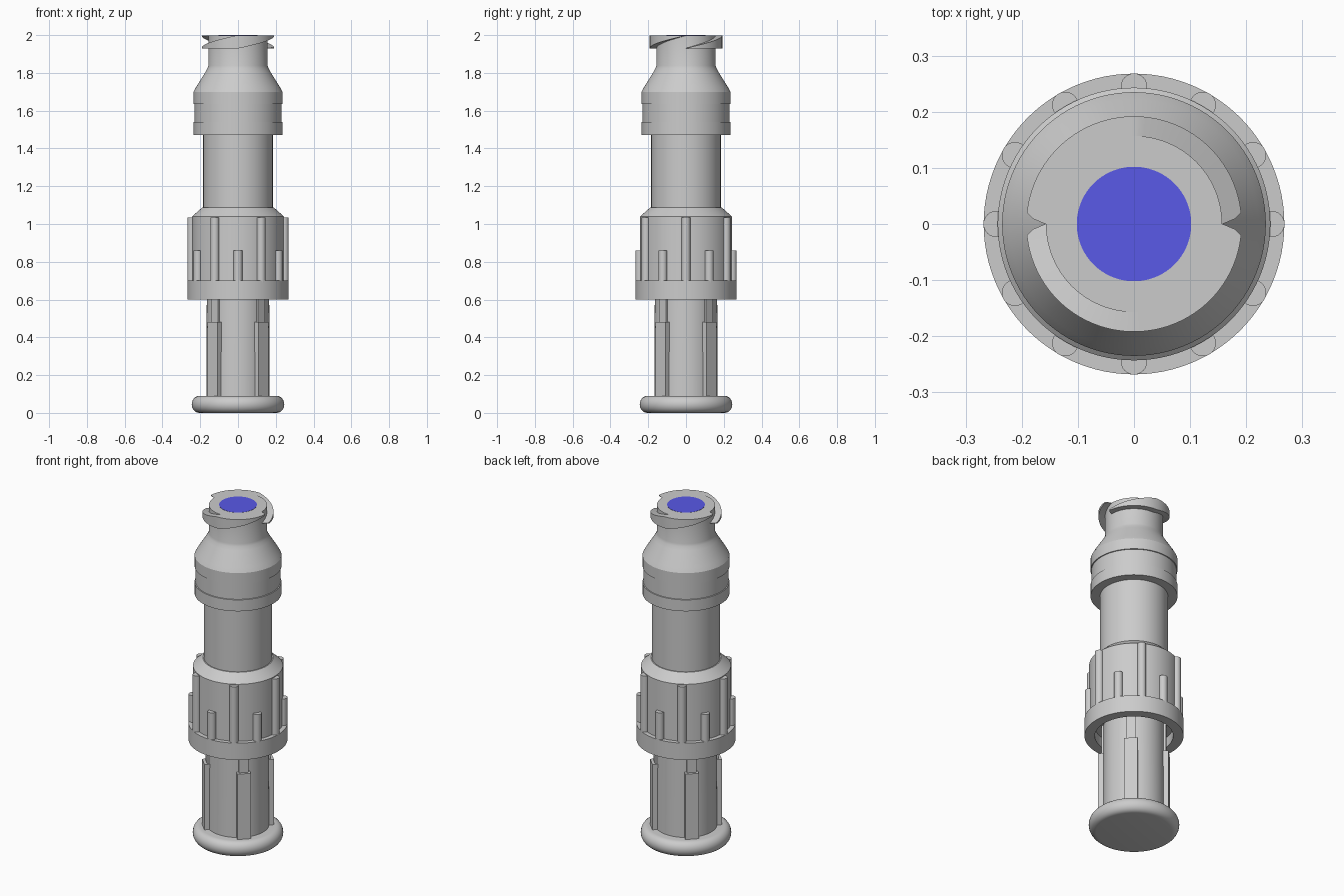
import bpy, bmesh, math
from mathutils import Matrix

if "Cube" in bpy.data.objects:
    bpy.data.objects.remove(bpy.data.objects["Cube"])

SEG = 96


def finish(name, bm):
    """Turn a bmesh into a smooth shaded object with sharp edges kept."""
    bmesh.ops.remove_doubles(bm, verts=bm.verts, dist=1e-5)
    bmesh.ops.recalc_face_normals(bm, faces=bm.faces)
    me = bpy.data.meshes.new(name)
    bm.to_mesh(me)
    bm.free()
    ob = bpy.data.objects.new(name, me)
    bpy.context.collection.objects.link(ob)
    bpy.ops.object.select_all(action='DESELECT')
    ob.select_set(True)
    bpy.context.view_layer.objects.active = ob
    bpy.ops.object.shade_smooth_by_angle(angle=math.radians(25))
    return ob


def lathe(name, profile):
    """Spin (radius, z) points around the z axis."""
    bm = bmesh.new()
    vs = [bm.verts.new((r, 0, z)) for r, z in profile]
    es = [bm.edges.new(p) for p in zip(vs, vs[1:])]
    bmesh.ops.spin(bm, geom=vs + es, cent=(0, 0, 0), axis=(0, 0, 1),
                   angle=math.tau, steps=SEG, use_duplicate=False)
    return finish(name, bm)


def box_rib(bm, angle, r0, r1, half, z0, z1):
    """Upright rectangular rib standing out along a given angle."""
    m = (Matrix.Rotation(angle, 4, 'Z')
         @ Matrix.Translation(((r0 + r1) / 2, 0, (z0 + z1) / 2))
         @ Matrix.Diagonal((r1 - r0, 2 * half, z1 - z0, 1)))
    bmesh.ops.create_cube(bm, size=1, matrix=m)


# Rounded base flange
rim = [(0.205 + 0.04 * math.cos(a), 0.045 + 0.045 * math.sin(a))
       for a in [math.radians(-90 + 15 * i) for i in range(13)]]
lathe("base_flange", [(0, 0)] + rim + [(0, 0.09)])

# Lower plunger barrel and its four diagonal ribs
lathe("lower_barrel", [(0, 0.05), (0.168, 0.05), (0.165, 0.66), (0, 0.66)])
bm = bmesh.new()
for i in range(4):
    a = math.radians(45 + 90 * i)
    box_rib(bm, a, 0.13, 0.191, 0.037, 0.08, 0.48)
    box_rib(bm, a, 0.13, 0.175, 0.026, 0.48, 0.66)
finish("barrel_ribs", bm)

# Hollow grip collar
lathe("grip_collar", [(0, 0.66), (0.212, 0.66), (0.212, 0.6), (0.268, 0.6),
                      (0.268, 0.7), (0.243, 0.7), (0.243, 1.04),
                      (0.19, 1.087), (0, 1.087)])

# Round grip ribs, alternately tall and short
bm = bmesh.new()
for i in range(12):
    top = 1.035 if i % 2 == 0 else 0.86
    m = (Matrix.Rotation(math.radians(30 * i), 4, 'Z')
         @ Matrix.Translation((0.245, 0, (0.69 + top) / 2)))
    bmesh.ops.create_cone(bm, cap_ends=True, segments=24, radius1=0.0235,
                          radius2=0.0235, depth=top - 0.69, matrix=m)
finish("grip_ribs", bm)

# Middle barrel
lathe("middle_barrel", [(0, 1.05), (0.184, 1.05), (0.184, 1.5), (0, 1.5)])

# Upper cap with shallow groove, shoulder and neck
lathe("upper_cap", [(0, 1.472), (0.235, 1.472), (0.235, 1.54), (0.23, 1.541),
                    (0.23, 1.634), (0.235, 1.635), (0.235, 1.70), (0.222, 1.725),
                    (0.172, 1.805), (0.162, 1.824), (0.157, 1.838),
                    (0.157, 1.999), (0, 1.999)])

# Two-start thread, each lug rising over half a turn
bm = bmesh.new()
LOW, HIGH, STEPS = 1.93, 1.999, 60
for start in (0, math.pi):
    previous = None
    for i in range(STEPS + 1):
        t = i / STEPS
        a = start + math.pi * t
        top = LOW + (HIGH - LOW) * min(1, 2 * t + 0.02)
        bottom = LOW + (HIGH - LOW) * max(0, 2 * t - 1.02)
        r = 0.158 + 0.034 * min(1, i / 1.5, (STEPS - i) / 1.5)
        ring = [bm.verts.new((q * math.cos(a), q * math.sin(a), z))
                for q, z in ((0.15, bottom), (r, bottom), (r, top), (0.15, top))]
        if previous:
            for k in range(4):
                n = (k + 1) % 4
                bm.faces.new((previous[k], previous[n], ring[n], ring[k]))
        else:
            bm.faces.new(ring)
        previous = ring
    bm.faces.new(previous[::-1])
finish("neck_thread", bm)

# Blue valve seal in the top face
seal = lathe("valve_seal", [(0, 1.97), (0.102, 1.97), (0.102, 2.0), (0, 2.0)])
blue = bpy.data.materials.new("seal_blue")
blue.diffuse_color = (0.1, 0.1, 0.8, 1)
blue.use_nodes = True
blue.node_tree.nodes["Principled BSDF"].inputs["Base Color"].default_value = blue.diffuse_color
seal.data.materials.append(blue)
